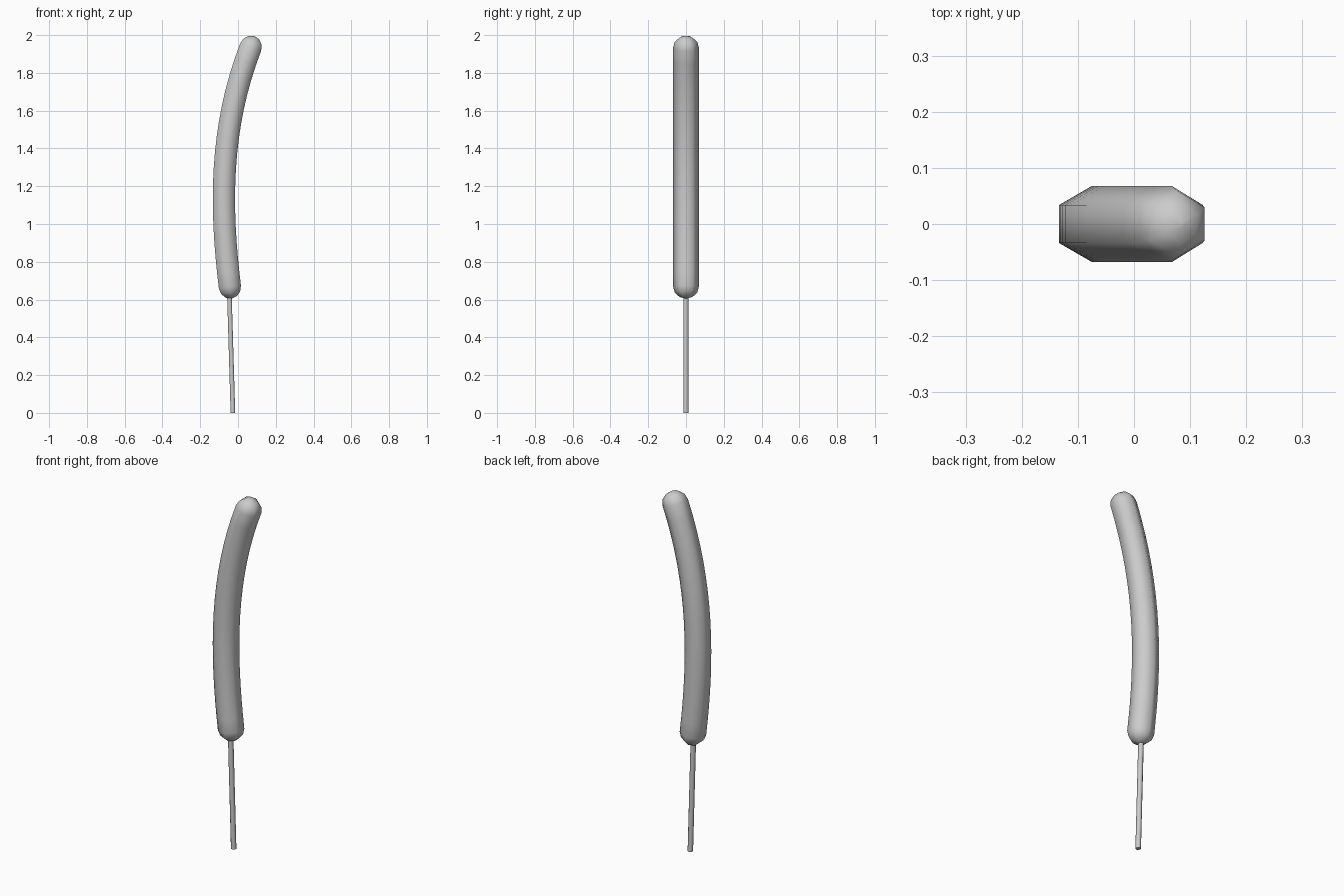
import bpy, bmesh, math
from mathutils import Vector
from mathutils.geometry import interpolate_bezier

cube = bpy.data.objects.get("Cube")
if cube:
    bpy.data.objects.remove(cube, do_unlink=True)

grey = bpy.data.materials.new("light_grey")
grey.use_nodes = True
grey.diffuse_color = (0.6, 0.6, 0.6, 1)
grey.node_tree.nodes["Principled BSDF"].inputs["Base Color"].default_value = (0.6, 0.6, 0.6, 1)


def sweep(name, rings, sides, angle):
    """Skin polygonal rings, given as (centre, direction, radius), in the xz plane."""
    bm = bmesh.new()
    loops = []
    for centre, direction, radius in rings:
        side = Vector((direction.z, 0, -direction.x)).normalized()
        loops.append([bm.verts.new(centre + radius * (
            side * math.cos(a) + Vector((0, math.sin(a), 0))))
            for a in (math.tau * (i + 0.5) / sides for i in range(sides))])
    for low, high in zip(loops, loops[1:]):
        for i in range(sides):
            j = (i + 1) % sides
            bm.faces.new((low[i], low[j], high[j], high[i]))
    bm.faces.new(loops[0][::-1])
    bm.faces.new(loops[-1])
    bmesh.ops.recalc_face_normals(bm, faces=bm.faces)
    mesh = bpy.data.meshes.new(name)
    bm.to_mesh(mesh)
    bm.free()
    mesh.materials.append(grey)
    obj = bpy.data.objects.new(name, mesh)
    bpy.context.collection.objects.link(obj)
    bpy.ops.object.select_all(action='DESELECT')
    obj.select_set(True)
    bpy.context.view_layer.objects.active = obj
    bpy.ops.object.shade_smooth_by_angle(angle=math.radians(angle))
    return obj


# Curved body with rounded ends
R, CAP = 0.068, 0.062
path = interpolate_bezier(Vector((-0.043, 0, 0.667)), Vector((-0.095, 0, 1.09)),
                          Vector((-0.098, 0, 1.51)), Vector((0.067, 0, 1.936)), 17)
dirs = [(path[min(i + 1, 16)] - path[max(i - 1, 0)]).normalized() for i in range(17)]
body = [(p, d, R) for p, d in zip(path, dirs)]
arc = [math.radians(a) for a in (30, 60, 86)]
start = [(path[0] - dirs[0] * CAP * math.sin(a), dirs[0], R * math.cos(a)) for a in reversed(arc)]
end = [(path[-1] + dirs[-1] * CAP * math.sin(a), dirs[-1], R * math.cos(a)) for a in arc]
sweep("body", start + body + end, 6, 80)

# Thin stem, set slightly into the body
foot, top = Vector((-0.027, 0, 0)), Vector((-0.046, 0, 0.64))
up = Vector((0, 0, 1))
sweep("stem", [(foot, up, 0.014), (top, up, 0.014)], 6, 80)
